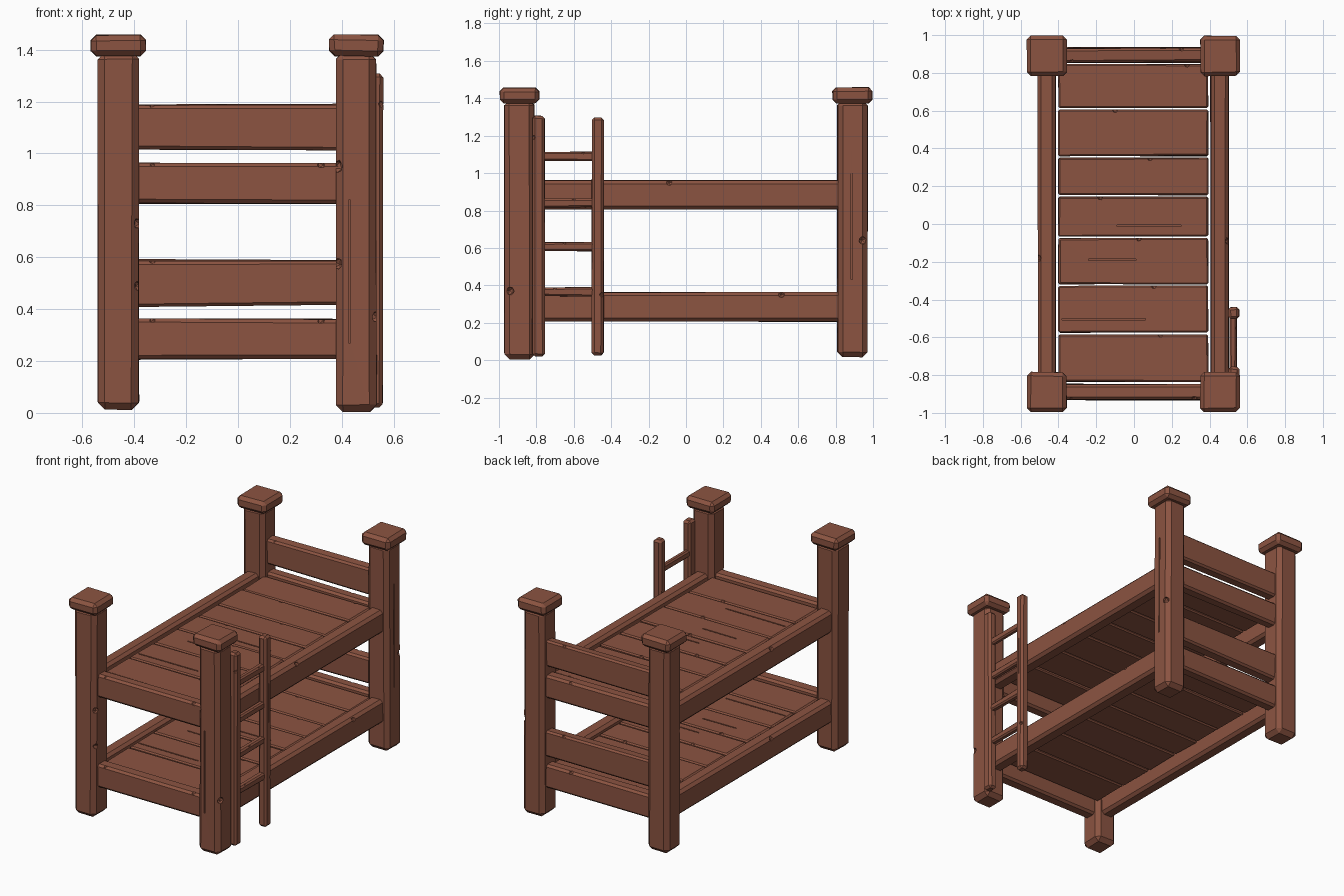
import bpy, bmesh, random
from mathutils import Vector, Matrix

if "Cube" in bpy.data.objects:
    bpy.data.objects.remove(bpy.data.objects["Cube"])

random.seed(4)
wood = bpy.data.materials.new("red brown wood")
wood.diffuse_color = (0.26, 0.088, 0.053, 1)
wood.use_nodes = True
wood.node_tree.nodes["Principled BSDF"].inputs["Base Color"].default_value = wood.diffuse_color


def finish(bm, name):
    bmesh.ops.recalc_face_normals(bm, faces=bm.faces)
    me = bpy.data.meshes.new(name)
    bm.to_mesh(me)
    bm.free()
    me.materials.append(wood)
    ob = bpy.data.objects.new(name, me)
    bpy.context.collection.objects.link(ob)
    return ob


def add_box(bm, lo, hi):
    lo, hi = Vector(lo), Vector(hi)
    size = hi - lo
    m = Matrix.Translation((lo + hi) / 2) @ Matrix.Diagonal((*size, 1))
    return bmesh.ops.create_cube(bm, size=1, matrix=m)["verts"]


def carve(ob, chips, cracks):
    """Cut corner nicks (centre, radius) and long splits (lo, hi) out of a board."""
    bm = bmesh.new()
    for c, r in chips:
        rot = Matrix.Rotation(random.uniform(0.3, 1.2), 4, Vector((1, 0.7, 0.4)))
        bmesh.ops.create_icosphere(bm, subdivisions=1, radius=r,
                                   matrix=Matrix.Translation(c) @ rot)
    for lo, hi in cracks:
        add_box(bm, lo, hi)
    cutter = finish(bm, "nick_cutter")
    cutter.hide_render = True
    mod = ob.modifiers.new("nicks", "BOOLEAN")
    mod.operation, mod.solver, mod.object = "DIFFERENCE", "EXACT", cutter
    bpy.context.view_layer.objects.active = ob
    bpy.ops.object.modifier_apply(modifier=mod.name)
    bpy.data.objects.remove(cutter)


def board(name, lo, hi, bevel, jitter=0.003, chips=(), cracks=()):
    """Chamfered, slightly uneven hand-cut timber between two corners."""
    bm = bmesh.new()
    for v in add_box(bm, lo, hi):
        v.co += Vector([random.uniform(-jitter, jitter) for _ in range(3)])
    bmesh.ops.bevel(bm, geom=bm.edges[:], offset=bevel, segments=1,
                    profile=0.5, affect="EDGES", clamp_overlap=True)
    ob = finish(bm, name)
    if chips or cracks:
        carve(ob, chips, cracks)
    return ob


# corner posts with caps
post_nicks = {
    ("front", "left"): ([((-0.385, -0.95, 0.73), 0.022), ((-0.385, -0.95, 0.49), 0.02)], []),
    ("front", "right"): ([((0.385, -0.95, 0.95), 0.026), ((0.385, -0.95, 0.575), 0.024),
                          ((0.53, -0.94, 0.37), 0.024)],
                         [((0.426, -1, 0.27), (0.434, -0.96, 0.82))]),
    ("back", "right"): ([((0.53, 0.945, 0.64), 0.024)],
                        [((0.525, 0.881, 0.43), (0.6, 0.889, 1.12))]),
    ("back", "left"): ([((-0.53, 0.83, 0.8), 0.02)], []),
}
for end, y, z0 in (("front", -0.89, 0.003), ("back", 0.89, 0.017)):
    for side, x in (("left", -0.461), ("right", 0.456)):
        chips, cracks = post_nicks[end, side]
        bottom = 0.013 if (end, side) == ("front", "left") else z0
        board(f"{end}_{side}_post", (x - 0.078, y - 0.08, bottom),
              (x + 0.078, y + 0.08, 1.39), 0.027, 0.003, chips, cracks)
        board(f"{end}_{side}_post_cap", (x - 0.105, y - 0.106, 1.375),
              (x + 0.105, y + 0.106, 1.457), 0.021, 0.003)

# the two bunks: side rails, end rails and seven slats each
slat_edges = (-0.84, -0.58, -0.322, -0.07, 0.148, 0.355, 0.61, 0.85)
for level, z in (("lower", 0.207), ("upper", 0.807)):
    top = z + 0.155
    chip_y = 0.51 if level == "lower" else -0.09
    board(f"{level}_left_rail", (-0.508, -0.86, z), (-0.415, 0.86, top), 0.018,
          chips=[((-0.508, -0.18, top - 0.01), 0.02)])
    board(f"{level}_right_rail", (0.405, -0.86, z), (0.502, 0.86, top), 0.018,
          chips=[((0.5, chip_y, top - 0.01), 0.02), ((0.405, 0.3, top), 0.015)])
    board(f"{level}_front_rail", (-0.43, -0.932, z), (0.43, -0.848, top), 0.014,
          chips=[((-0.33, -0.93, top), 0.015), ((0.32, -0.93, top), 0.02)])
    board(f"{level}_back_rail", (-0.43, 0.855, z), (0.43, 0.935, top), 0.014,
          chips=[((0.2, 0.93, top), 0.018)])
    zs = z + 0.135
    splits = {3: (-0.09, 0.25, -0.01), 2: (-0.24, 0.01, -0.19), 1: (-0.38, 0.06, -0.505)}
    for i in range(7):
        a, b = slat_edges[i] + 0.005, slat_edges[i + 1] - 0.005
        cracks = []
        if i in splits:
            x0, x1, y = splits[i]
            cracks = [((x0, y - 0.004, zs - 0.012), (x1, y + 0.004, zs + 0.1))]
        cx = random.uniform(-0.3, 0.3)
        board(f"{level}_slat_{i + 1}", (-0.4, a, zs - 0.045), (0.393, b, zs), 0.008,
              0.003, [((cx, b, zs), 0.017)], cracks)

# extra boards across the head end
for level, z in (("lower", 0.412), ("upper", 1.012)):
    board(f"{level}_headboard", (-0.43, 0.855, z), (0.43, 0.932, z + 0.178), 0.012, 0.006,
          chips=[((-0.33, 0.857, z + 0.178), 0.016), ((0.25, 0.93, z + 0.178), 0.016)])

# ladder on the right side
board("ladder_front_upright", (0.498, -0.822, 0.02), (0.558, -0.755, 1.307), 0.014,
      chips=[((0.556, -0.82, 1.19), 0.016)])
board("ladder_back_upright", (0.498, -0.505, 0.027), (0.558, -0.44, 1.3), 0.014,
      chips=[((0.556, -0.45, 0.35), 0.014)],
      cracks=[((0.55, -0.475, 0.72), (0.6, -0.469, 0.98))])
for i, z in enumerate((0.365, 0.606, 0.84, 1.09)):
    board(f"ladder_rung_{i + 1}", (0.506, -0.79, z - 0.023), (0.545, -0.47, z + 0.023),
          0.009, 0.003, [((0.545, -0.7 + 0.05 * i, z + 0.022), 0.012)])
